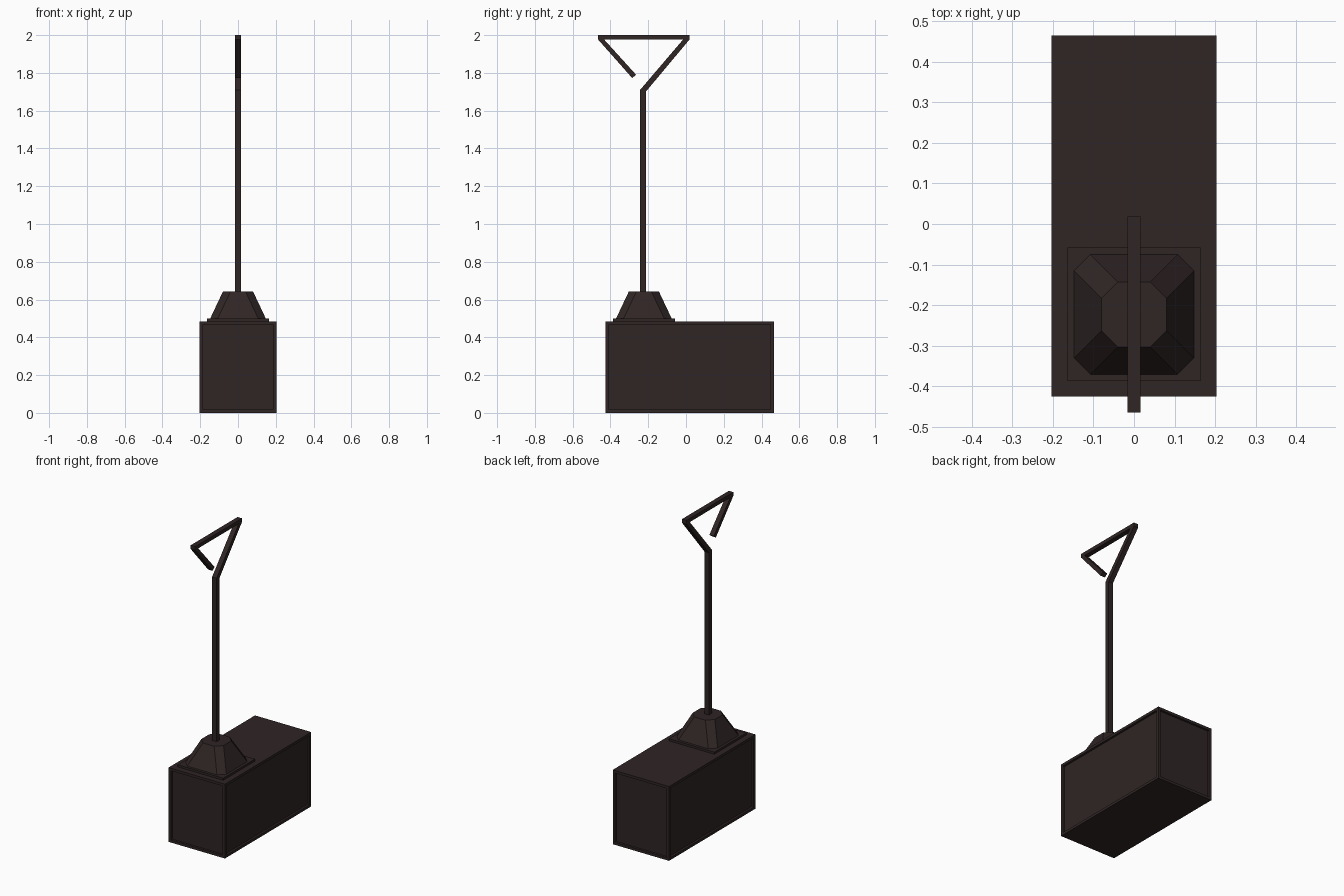
import bpy, bmesh
from mathutils import Vector

if "Cube" in bpy.data.objects:
    bpy.data.objects.remove(bpy.data.objects["Cube"])

mat = bpy.data.materials.new("dark brown")
mat.diffuse_color = (0.029, 0.018, 0.018, 1)
mat.use_nodes = True
mat.node_tree.nodes["Principled BSDF"].inputs["Base Color"].default_value = mat.diffuse_color


def finish(bm, name):
    bmesh.ops.recalc_face_normals(bm, faces=bm.faces[:])
    me = bpy.data.meshes.new(name)
    bm.to_mesh(me)
    bm.free()
    me.materials.append(mat)
    ob = bpy.data.objects.new(name, me)
    bpy.context.collection.objects.link(ob)
    return ob


def box(x, y0, y1, z0, z1):
    """Box symmetric in x."""
    bm = bmesh.new()
    bmesh.ops.create_cube(bm, size=1)
    for v in bm.verts:
        v.co = Vector((v.co.x * 2 * x, (y0 + y1) / 2 + v.co.y * (y1 - y0),
                       (z0 + z1) / 2 + v.co.z * (z1 - z0)))
    return bm


# Crate body with recessed panels on its four sides
bm = box(0.203, -0.425, 0.465, 0, 0.485)
bm.normal_update()
for f in [f for f in bm.faces if abs(f.normal.z) < 0.5]:
    n = f.normal.copy()
    bmesh.ops.inset_individual(bm, faces=[f], thickness=0.024)
    # straight recess walls
    bmesh.ops.inset_individual(bm, faces=[f], thickness=0.0005)
    for v in f.verts:
        v.co -= n * 0.013
finish(bm, "crate_body")

# Thin plate under the boot
finish(box(0.164, -0.387, -0.058, 0.48, 0.499), "base_plate")


# Tapered boot: two chamfered squares joined together
def ring(bm, h, c, z, cy=-0.223):
    pts = [(h, c - h), (h, h - c), (h - c, h), (c - h, h),
           (-h, h - c), (-h, c - h), (c - h, -h), (h - c, -h)]
    return [bm.verts.new((x, cy + y, z)) for x, y in pts]


bm = bmesh.new()
low, high = ring(bm, 0.148, 0.04, 0.498), ring(bm, 0.08, 0.04, 0.642)
for i in range(8):
    j = (i + 1) % 8
    bm.faces.new((low[i], low[j], high[j], high[i]))
bm.faces.new(high)
bm.faces.new(low[::-1])
finish(bm, "lever_boot")

# Square rod bent into an open triangular handle: side outline extruded in x
outline = [(-0.243, 0.63), (-0.213, 0.63), (-0.213, 1.70), (0.018, 1.976),
           (0.018, 2.0), (-0.465, 2.0), (-0.465, 1.976), (-0.285, 1.773),
           (-0.264, 1.79), (-0.433, 1.976), (-0.016, 1.976), (-0.243, 1.71)]
bm = bmesh.new()
face = bm.faces.new([bm.verts.new((-0.016, y, z)) for y, z in outline])
res = bmesh.ops.extrude_face_region(bm, geom=[face], use_keep_orig=True)
bmesh.ops.translate(bm, vec=(0.032, 0, 0),
                    verts=[g for g in res["geom"] if isinstance(g, bmesh.types.BMVert)])
finish(bm, "lever_handle")
